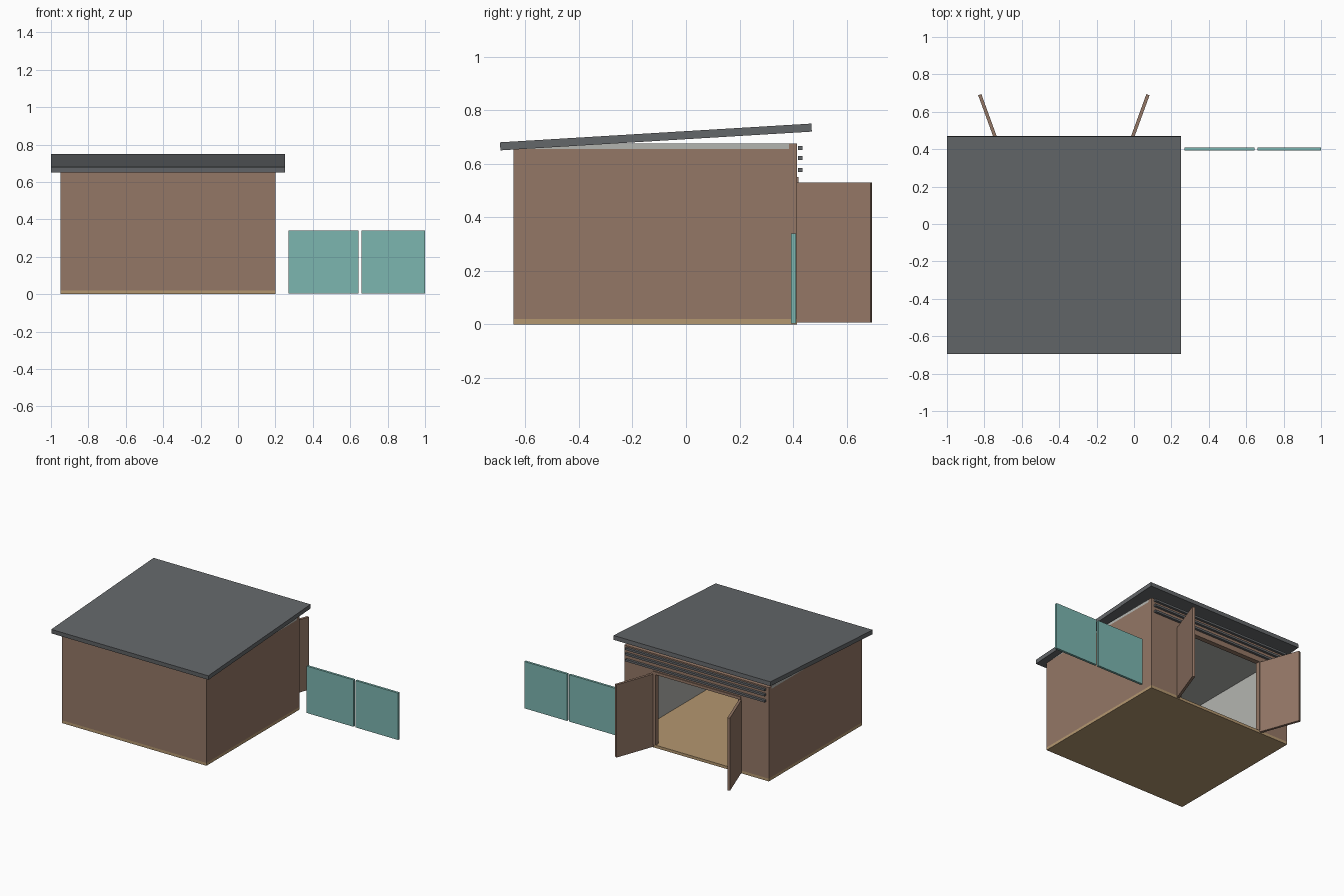
import bpy, bmesh, math
from mathutils import Matrix

cube = bpy.data.objects.get("Cube")
if cube:
    bpy.data.objects.remove(cube, do_unlink=True)


def make_material(name, rgb):
    """Flat material from 0-255 display colour, stored as linear values."""
    linear = [((c / 255 + 0.055) / 1.055) ** 2.4 for c in rgb]
    mat = bpy.data.materials.new(name)
    mat.use_nodes = True
    mat.diffuse_color = (*linear, 1)
    bsdf = mat.node_tree.nodes["Principled BSDF"]
    bsdf.inputs["Base Color"].default_value = (*linear, 1)
    bsdf.inputs["Roughness"].default_value = 0.9
    return mat


brown = make_material("brown cladding", (148, 119, 102))
grey = make_material("roof grey", (100, 103, 106))
white = make_material("pale lining", (180, 181, 176))
tan = make_material("floor tan", (180, 151, 112))
teal = make_material("teal panel", (124, 182, 176))


def add_mesh(name, bm, *mats):
    bmesh.ops.recalc_face_normals(bm, faces=bm.faces)
    mesh = bpy.data.meshes.new(name)
    bm.to_mesh(mesh)
    bm.free()
    for mat in mats:
        mesh.materials.append(mat)
    obj = bpy.data.objects.new(name, mesh)
    bpy.context.scene.collection.objects.link(obj)
    return obj


def box(name, x, y, z, mat, lining=None):
    """Box from (min, max) ranges; the face along `lining` gets the pale colour."""
    bm = bmesh.new()
    bmesh.ops.create_cube(bm, size=1)
    for v in bm.verts:
        v.co = [r[0] + (c + 0.5) * (r[1] - r[0]) for r, c in zip((x, y, z), v.co)]
    bmesh.ops.recalc_face_normals(bm, faces=bm.faces)
    if lining:
        axis, sign = lining
        for f in bm.faces:
            f.material_index = int(f.normal[axis] * sign > 0.9)
    return add_mesh(name, bm, mat, white)


# Main dimensions
X0, X1 = -0.95, 0.20
Y0, Y1 = -0.645, 0.415
T = 0.03
FLOOR, WALL, BACK = 0.02, 0.655, 0.675
DOOR_X0, DOOR_X1, DOOR_TOP = -0.73, -0.03, 0.55
MID = (X0 + X1) / 2

# Floor, walls and ceiling
box("floor", (X0, X1), (Y0, Y1), (0, FLOOR), tan)
box("front_wall", (X0 + T, X1 - T), (Y0, Y0 + T), (FLOOR, WALL), brown, (1, 1))
box("right_wall", (X0, X0 + T), (Y0, Y1 - T), (FLOOR, WALL), brown, (0, 1))
box("left_wall", (X1 - T, X1), (Y0, Y1 - T), (FLOOR, WALL), brown, (0, -1))
box("ceiling", (X0, X1), (Y0 + T, Y1 - T), (WALL, BACK), white)

# Back wall around the doorway
back = (Y1 - T, Y1)
box("back_wall_right", (X0, DOOR_X0), back, (FLOOR, BACK), brown, (1, -1))
box("back_wall_left", (DOOR_X1, X1), back, (FLOOR, BACK), brown, (1, -1))
box("back_wall_lintel", (DOOR_X0, DOOR_X1), back, (DOOR_TOP, BACK), brown, (1, -1))

# Door frame
frame = (Y1 - T, Y1 + 0.006)
box("frame_right", (DOOR_X0, DOOR_X0 + 0.02), frame, (FLOOR, DOOR_TOP), brown)
box("frame_left", (DOOR_X1 - 0.02, DOOR_X1), frame, (FLOOR, DOOR_TOP), brown)
box("frame_top", (DOOR_X0 + 0.02, DOOR_X1 - 0.02), frame,
    (DOOR_TOP - 0.02, DOOR_TOP), brown)

# Open double doors, swung past square
for side, name in ((-1, "right_door"), (1, "left_door")):
    door = box(name, (-0.009, 0.009), (0, 0.306), (0.007, 0.53), brown)
    hinge_x = MID + side * 0.345
    door.data.transform(Matrix.Translation((hinge_x, 0.404, 0))
                        @ Matrix.Rotation(-side * math.radians(20), 4, 'Z'))

# Horizontal slats above the doorway
for i, z in enumerate((0.57, 0.614, 0.652)):
    box(f"slat_{i + 1}", (X0 + 0.02, X1 - 0.02), (Y1 + 0.003, Y1 + 0.02),
        (z, z + 0.015), grey)

# Sloping roof slab: side profile extruded across the width
bm = bmesh.new()
profile = [(-0.693, 0.65), (0.47, 0.72), (0.468, 0.75), (-0.695, 0.68)]
face = bm.faces.new([bm.verts.new((-1, y, z)) for y, z in profile])
sweep = bmesh.ops.extrude_face_region(bm, geom=[face])["geom"]
bmesh.ops.translate(bm, vec=(1.25, 0, 0),
                    verts=[g for g in sweep if isinstance(g, bmesh.types.BMVert)])
add_mesh("roof", bm, grey)

# Free-standing fence panels
box("inner_fence_panel", (0.27, 0.645), (0.393, 0.41), (0.003, 0.34), teal)
box("outer_fence_panel", (0.66, 1.0), (0.393, 0.41), (0.003, 0.34), teal)
